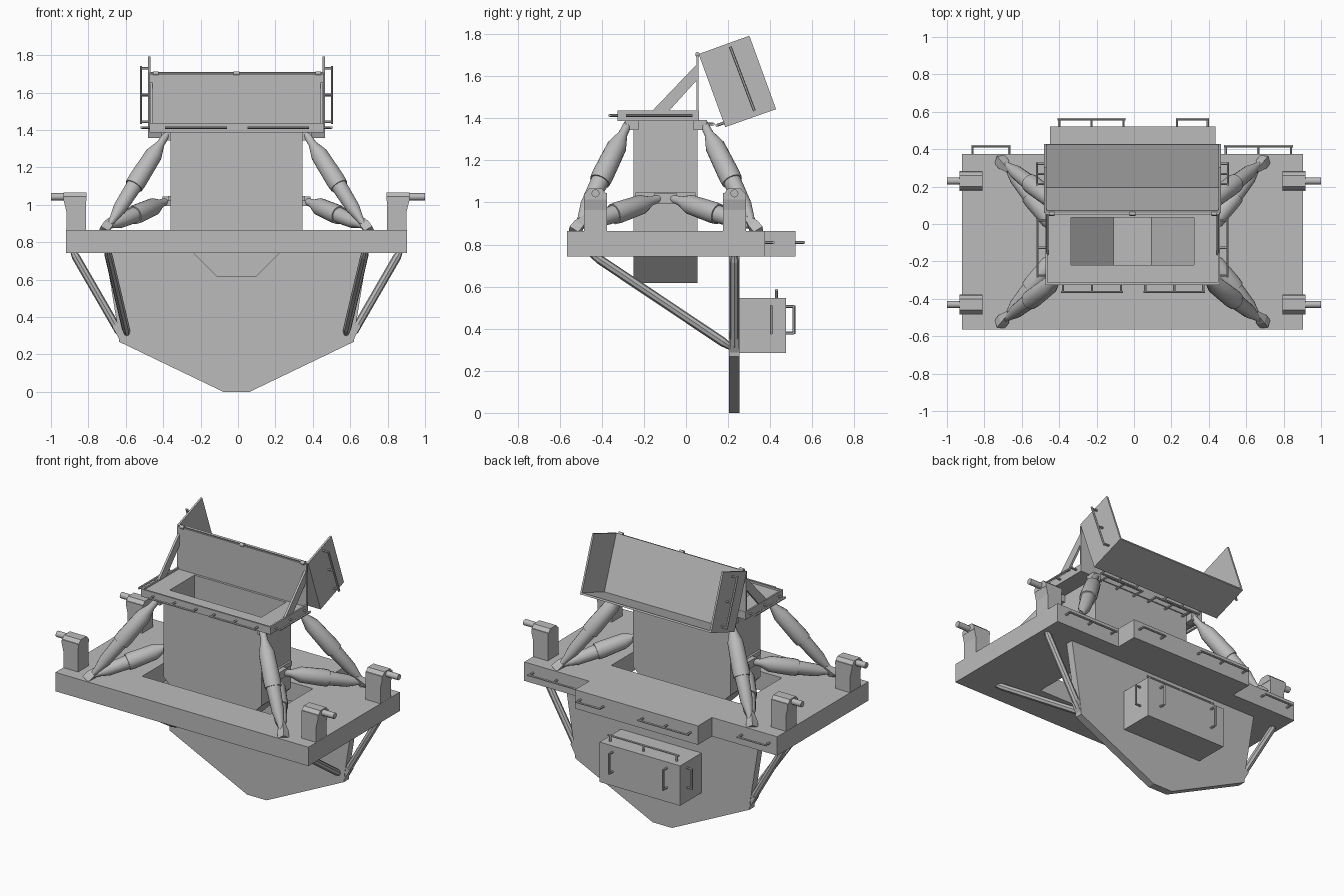
import bpy, bmesh
from mathutils import Vector

if bpy.data.objects.get("Cube"):
    bpy.data.objects.remove(bpy.data.objects["Cube"], do_unlink=True)

grey = bpy.data.materials.new("plain grey")
grey.use_nodes = True
grey.diffuse_color = (0.5, 0.5, 0.5, 1)
grey.node_tree.nodes["Principled BSDF"].inputs["Base Color"].default_value = (0.5, 0.5, 0.5, 1)

CX = -0.008  # symmetry plane of the machine
SIDES = (("right", -1), ("left", 1))


def finish(name, bm, smooth=False):
    bmesh.ops.recalc_face_normals(bm, faces=bm.faces)
    mesh = bpy.data.meshes.new(name)
    bm.to_mesh(mesh)
    bm.free()
    mesh.materials.append(grey)
    ob = bpy.data.objects.new(name, mesh)
    bpy.context.collection.objects.link(ob)
    if smooth:
        bpy.ops.object.select_all(action='DESELECT')
        ob.select_set(True)
        bpy.context.view_layer.objects.active = ob
        bpy.ops.object.shade_smooth_by_angle(angle=0.6)
    return ob


def add_prism(bm, pts, axis, a, b):
    """Extrude a 2D profile along one axis from a to b."""
    def place(p, h):
        c = list(p)
        c.insert(axis, h)
        return bm.verts.new(c)
    lo, hi = [place(p, a) for p in pts], [place(p, b) for p in pts]
    bm.faces.new(lo)
    bm.faces.new(hi[::-1])
    for i in range(len(pts)):
        j = (i + 1) % len(pts)
        bm.faces.new((lo[i], lo[j], hi[j], hi[i]))


def prism(name, pts, axis, a, b):
    bm = bmesh.new()
    add_prism(bm, pts, axis, a, b)
    return finish(name, bm)


def box(name, x, y, z):
    return prism(name, [(x[0], y[0]), (x[1], y[0]), (x[1], y[1]), (x[0], y[1])], 2, *z)


def span(s, a, b):
    """Mirrored x range."""
    return sorted((CX + s * a, CX + s * b))


def ring(name, outer, inner, z):
    """Flat rectangular slab with a rectangular opening; rectangles are x0, x1, y0, y1."""
    bm = bmesh.new()
    def loop(r, h):
        return [bm.verts.new((r[i], r[j], h)) for i, j in ((0, 2), (1, 2), (1, 3), (0, 3))]
    loops = [loop(outer, z[0]), loop(outer, z[1]), loop(inner, z[1]), loop(inner, z[0])]
    for k in range(4):
        a, b = loops[k], loops[(k + 1) % 4]
        for i in range(4):
            j = (i + 1) % 4
            bm.faces.new((a[i], a[j], b[j], b[i]))
    return finish(name, bm)


def add_lathe(bm, p0, p1, profile, sides):
    """Turned shape between two points; profile holds (fraction, radius)."""
    p0, p1 = Vector(p0), Vector(p1)
    rot = (p1 - p0).to_track_quat('Z', 'Y').to_matrix()
    rings = []
    for t, r in profile:
        rim = bmesh.ops.create_circle(bm, segments=sides, radius=r)["verts"]
        for v in rim:
            v.co = p0.lerp(p1, t) + rot @ v.co
        rings.append(rim)
    for a, b in zip(rings, rings[1:]):
        for i in range(sides):
            j = (i + 1) % sides
            bm.faces.new((a[i], a[j], b[j], b[i]))
    bm.faces.new(rings[0])
    bm.faces.new(rings[-1])


def rod(name, p0, p1, r, sides=12):
    bm = bmesh.new()
    add_lathe(bm, p0, p1, [(0, r), (1, r)], sides)
    return finish(name, bm, sides > 6)


def handle(name, p0, p1, out, posts=2):
    """Grab bar from p0 to p1 on a surface, standing off by the vector out."""
    p0, p1, out = Vector(p0), Vector(p1), Vector(out)
    bm = bmesh.new()
    grip = [(0, 0.007), (1, 0.007)]
    add_lathe(bm, p0 + out, p1 + out, grip, 6)
    for i in range(posts):
        p = p0.lerp(p1, 0.03 + 0.94 * i / (posts - 1))
        add_lathe(bm, p - out * 0.1, p + out, grip, 6)
    finish(name, bm)


# Platform with a central opening and a rear step
ring("platform", (-0.92, 0.903, -0.565, 0.375), (-0.47, 0.455, -0.315, 0.12), (0.742, 0.865))
box("platform_rear_step", (-0.45, 0.435), (0.37, 0.52), (0.742, 0.865))
for x0, x1, y, n in ((-0.87, -0.66, 0.375, 2), (0.48, 0.85, 0.375, 3),
                     (-0.41, -0.045, 0.52, 3), (0.225, 0.4, 0.52, 2)):
    handle("platform_handle", (x0, y, 0.81), (x1, y, 0.81), (0, 0.04, 0), n)

# Keel plate under the rear
half = [(0.07, 0), (0.628, 0.268), (0.635, 0.34), (0.70, 0.742)]
keel = [(CX + x, z) for x, z in half] + [(CX - x, z) for x, z in reversed(half)]
prism("keel_plate", keel, 1, 0.205, 0.255)

# Rear equipment box with grab bars
box("equipment_box", (-0.29, 0.29), (0.25, 0.475), (0.285, 0.545))
handle("box_top_handle", (-0.25, 0.43, 0.545), (0.26, 0.43, 0.545), (0, 0, 0.038), 3)
for side, s in SIDES:
    handle(side + "_box_rear_handle", (s * 0.195, 0.475, 0.375), (s * 0.195, 0.475, 0.51), (0, 0.038, 0))
    handle(side + "_box_side_handle", (s * 0.29, 0.405, 0.375), (s * 0.29, 0.405, 0.51), (s * 0.035, 0, 0))

# Hopper: hollow column with a sloped floor
outer = [(-0.352, 1.395), (-0.352, 0.865), (-0.105, 0.617), (0.105, 0.617), (0.352, 0.865), (0.352, 1.395)]
inner = [(0.33, 1.395), (0.33, 0.875), (0.102, 0.647), (-0.102, 0.647), (-0.33, 0.875), (-0.33, 1.395)]
shift = lambda pts: [(x + CX, z) for x, z in pts]
prism("hopper_trough", shift(outer + inner), 1, -0.22, 0.035)
prism("hopper_front_wall", shift(outer), 1, -0.25, -0.22)
prism("hopper_rear_wall", shift(outer), 1, 0.035, 0.055)

# Top frame with raised rim
ring("top_frame", (-0.47, 0.457, -0.32, 0.06), (-0.338, 0.322, -0.22, 0.035), (1.39, 1.425))
ring("top_frame_rim", (-0.473, 0.46, -0.325, 0.062), (-0.462, 0.449, -0.314, 0.05), (1.388, 1.437))
for x0, x1 in ((-0.39, -0.06), (0.05, 0.38)):
    handle("frame_front_handle", (x0, -0.325, 1.413), (x1, -0.325, 1.413), (0, -0.038, 0), 3)
    handle("frame_rear_handle", (x0 * 0.85, 0.055, 1.372), (x1 * 0.85, 0.055, 1.372), (0, 0.075, 0), 3)

# Upright rear panel and hinges
box("upright_panel", (-0.473, 0.457), (0.05, 0.06), (1.39, 1.70))
for x in (-0.44, CX, 0.43):
    rod("lid_hinge", (x - 0.015, 0.055, 1.703), (x + 0.015, 0.055, 1.703), 0.011)

# Open lid: back panel, floor panel and end cheeks
A, B, C, D = Vector((0.06, 1.705)), Vector((0.187, 1.358)), Vector((0.428, 1.443)), Vector((0.301, 1.792))
u, d = (C - B).normalized() * 0.012, (B - A).normalized() * 0.012
prism("lid_panels", [A, B, C, C - d, B + u - d, A + u], 0, -0.478, 0.462)
for side, s in SIDES:
    prism(side + "_lid_cheek", [A, B, C, D], 0, *span(s, 0.46, 0.472))
    x = CX + s * 0.472
    handle(side + "_lid_cheek_handle", (x, 0.21, 1.74), (x, 0.325, 1.435), (s * 0.038, 0, 0), 3)
    handle(side + "_lid_panel_handle", (s * 0.1, 0.18, 1.378), (s * 0.38, 0.18, 1.378), (0, -0.033, -0.012), 3)

for side, s in SIDES:
    # Panel brace and frame side bar
    prism(side + "_panel_brace", [(-0.165, 1.43), (-0.085, 1.43), (0.055, 1.585), (0.055, 1.66)],
          0, *span(s, 0.448, 0.462))
    x = CX + s * 0.466
    handle(side + "_frame_side_handle", (x, -0.285, 1.413), (x, 0.03, 1.413), (s * 0.042, 0, 0), 3)

    # Mid rail where the lower dampers meet
    box(side + "_mid_rail", span(s, 0.34, 0.365), (-0.24, 0.045), (1.02, 1.048))
    box(side + "_mid_bracket", span(s, 0.34, 0.395), (-0.15, -0.045), (0.995, 1.045))

    for end, base_y, top_y, block_y in (("front", -0.515, -0.275, -0.43), ("rear", 0.325, 0.085, 0.23)):
        tag = side + "_" + end
        f = -1 if end == "front" else 1
        # Dampers: one to the top frame, one to the mid rail
        base = (CX + s * 0.685, base_y, 0.885)
        shape = [(0, 0.016), (0.08, 0.02), (0.2, 0.037), (0.44, 0.043), (0.44, 0.05),
                 (0.5, 0.052), (0.78, 0.047), (0.9, 0.022), (1, 0.02)]
        for kind, tip in (("upper", (CX + s * 0.375, top_y, 1.375)),
                          ("lower", (CX + s * 0.375, -0.097 + f * 0.03, 1.02))):
            bm = bmesh.new()
            add_lathe(bm, base, tip, shape, 16)
            finish(tag + "_" + kind + "_damper", bm, True)
        bm = bmesh.new()
        add_lathe(bm, (CX + s * 0.71, base_y + f * 0.02, 0.86), (CX + s * 0.66, base_y - f * 0.04, 0.93),
                  [(0, 0.035), (0.4, 0.035), (1, 0.015)], 4)
        finish(tag + "_damper_foot", bm)
        box(tag + "_damper_top_bracket", span(s, 0.35, 0.4),
            sorted((top_y + f * 0.015, top_y - f * 0.05)), (1.345, 1.392))

        # Mounting block with chamfered head and pin
        post = [(0.805, 0.86), (0.91, 0.86), (0.91, 0.965), (0.922, 1.015), (0.922, 1.045), (0.805, 1.045)]
        prism(tag + "_mount_block", [(CX + s * x, z) for x, z in post], 1, block_y - 0.054, block_y + 0.054)
        head = [(-0.054, 1.02), (0.054, 1.02), (0.054, 1.038), (0.03, 1.066), (-0.03, 1.066), (-0.054, 1.038)]
        prism(tag + "_mount_head", [(block_y + y, z) for y, z in head], 0, *span(s, 0.803, 0.924))
        rod(tag + "_mount_pin", (s * 0.9, block_y, 1.043), (s * 1.0, block_y, 1.043), 0.019)

    # Struts from the platform to the keel plate
    taper = [(0, 0.014), (0.06, 0.022), (0.94, 0.022), (1, 0.014)]
    for kind, p0, p1 in (("long", (0.69, -0.45, 0.755), (0.585, 0.215, 0.31)),
                         ("outer", (0.875, 0.23, 0.75), (0.615, 0.23, 0.30))):
        bm = bmesh.new()
        p0, p1 = [(CX + s * p[0], p[1], p[2]) for p in (p0, p1)]
        add_lathe(bm, p0, p1, taper, 8)
        finish(side + "_" + kind + "_strut", bm)
    prism(side + "_strut_lug", [(CX + s * x, z) for x, z in ((0.62, 0.27), (0.665, 0.35), (0.62, 0.38))],
          1, 0.208, 0.252)
